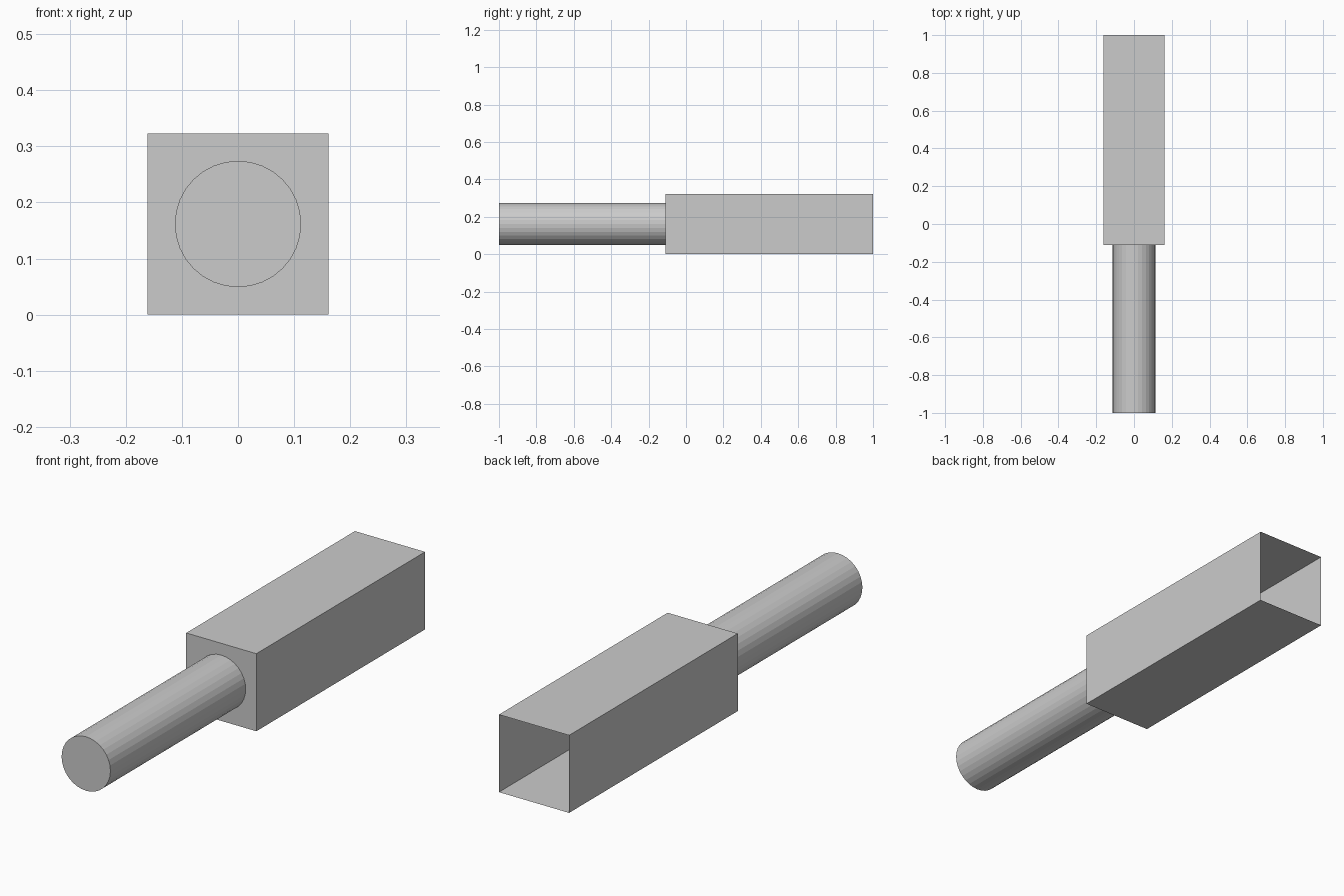
import bpy, bmesh
from math import pi
from mathutils import Matrix

if "Cube" in bpy.data.objects:
    bpy.data.objects.remove(bpy.data.objects["Cube"])

HALF = 0.1615            # half width of the square sleeve, also the axis height
RADIUS = 0.1125          # rod radius
FRONT, JOINT, BACK = -1.0, -0.11, 1.0


def add_object(name, bm):
    mesh = bpy.data.meshes.new(name)
    bm.to_mesh(mesh)
    bm.free()
    obj = bpy.data.objects.new(name, mesh)
    bpy.context.collection.objects.link(obj)
    return obj


def placement(y0, y1):
    return Matrix.Translation((0, (y0 + y1) / 2, HALF))


# Square sleeve: thin-walled box, open at the back end
bm = bmesh.new()
size = Matrix.Diagonal((2 * HALF, BACK - JOINT, 2 * HALF, 1))
bmesh.ops.create_cube(bm, size=1, matrix=placement(JOINT, BACK) @ size)
bm.normal_update()
back_face = [f for f in bm.faces if f.normal.y > 0.9]
bmesh.ops.delete(bm, geom=back_face, context='FACES')
add_object("square_sleeve", bm)

# Round rod: flat-faceted cylinder running forward from the sleeve
bm = bmesh.new()
bmesh.ops.create_cone(bm, cap_ends=True, segments=32, radius1=RADIUS, radius2=RADIUS,
                      depth=JOINT - FRONT,
                      matrix=placement(FRONT, JOINT) @ Matrix.Rotation(pi / 2, 4, 'X'))
add_object("round_rod", bm)
